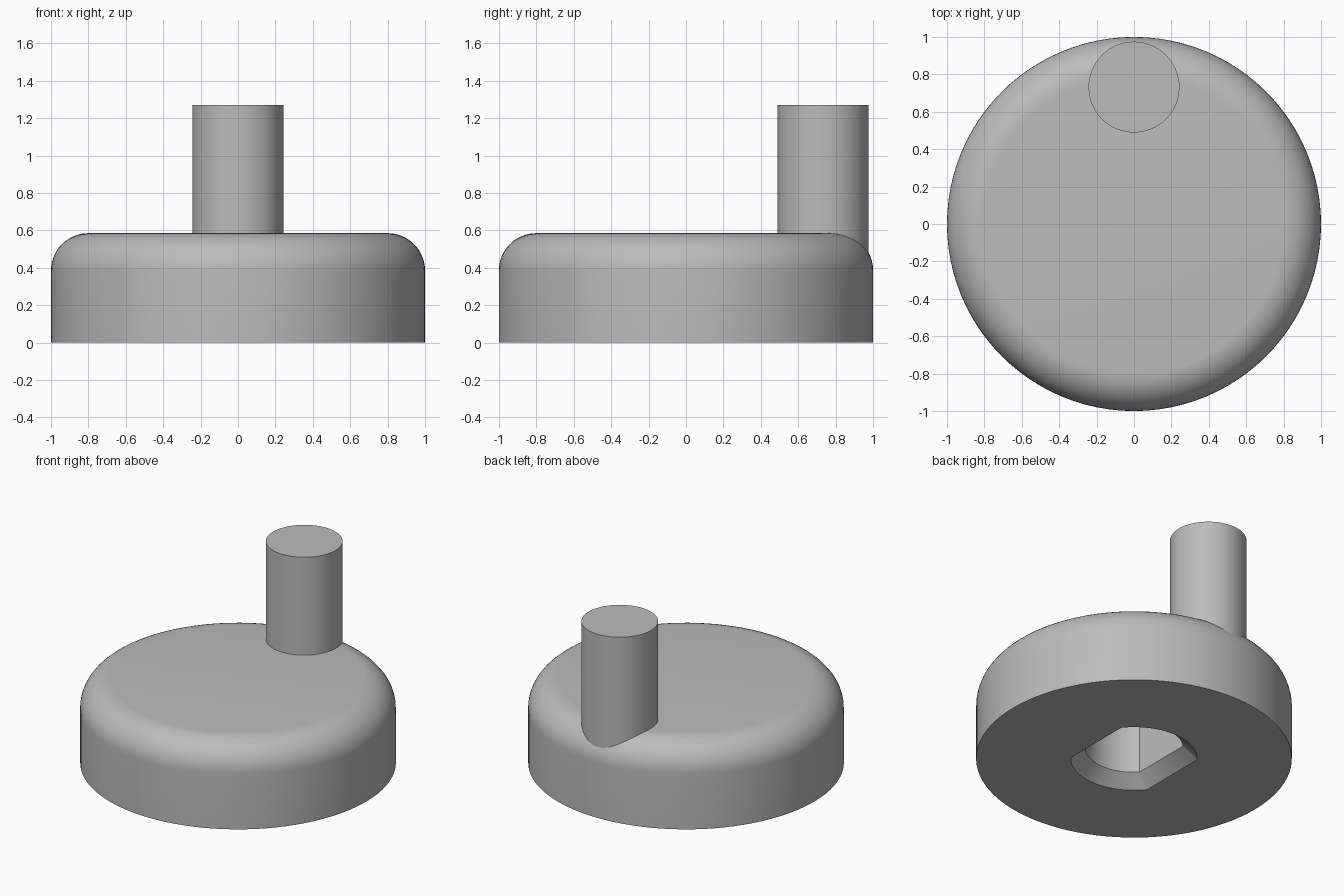
import bpy, bmesh, math

if "Cube" in bpy.data.objects:
    bpy.data.objects.remove(bpy.data.objects["Cube"])

grey = bpy.data.materials.new("plain grey")
grey.use_nodes = True
COLOUR = (0.5, 0.5, 0.5, 1)
grey.diffuse_color = COLOUR
grey.node_tree.nodes["Principled BSDF"].inputs["Base Color"].default_value = COLOUR


def add_object(name, bm):
    bmesh.ops.recalc_face_normals(bm, faces=bm.faces)
    mesh = bpy.data.meshes.new(name)
    bm.to_mesh(mesh)
    bm.free()
    mesh.materials.append(grey)
    obj = bpy.data.objects.new(name, mesh)
    bpy.context.collection.objects.link(obj)
    return obj


def loft(name, rings):
    """Skin a stack of equal-length rings and cap both ends."""
    bm = bmesh.new()
    loops = [[bm.verts.new(p) for p in ring] for ring in rings]
    for low, high in zip(loops, loops[1:]):
        for i in range(len(low)):
            j = (i + 1) % len(low)
            bm.faces.new((low[i], low[j], high[j], high[i]))
    bm.faces.new(loops[0][::-1])
    bm.faces.new(loops[-1])
    return add_object(name, bm)


def circle(r, z, y=0, n=96):
    return [(r * math.cos(math.tau * i / n), y + r * math.sin(math.tau * i / n), z)
            for i in range(n)]


def double_flat(r, flat, z, n=32):
    """Circle cut by two flats at x = +flat and x = -flat."""
    start = math.acos(flat / r)
    half = [start + (math.pi - 2 * start) * i / n for i in range(n + 1)]
    angles = half + [a + math.pi for a in half]
    return [(r * math.cos(a), r * math.sin(a), z) for a in angles]


# Round base with a rolled upper edge
HEIGHT, FILLET = 0.585, 0.2
rings = [circle(1, 0)]
for k in range(13):
    a = math.pi / 2 * k / 12
    rings.append(circle(1 - FILLET + FILLET * math.cos(a),
                        HEIGHT - FILLET + FILLET * math.sin(a)))
base = loft("base", rings)

# Chamfered socket with two flats, cut into the underside
R, FLAT, CHAMFER = 0.31, 0.225, 0.09
socket = loft("socket_cutter", [
    double_flat(R + 2 * CHAMFER, FLAT + 2 * CHAMFER, -0.08),
    double_flat(R + CHAMFER, FLAT + CHAMFER, 0),
    double_flat(R, FLAT, 0.08),
    double_flat(R, FLAT, 0.47),
])
socket.hide_render = True
socket.hide_viewport = True
cut = base.modifiers.new("socket", "BOOLEAN")
cut.operation = "DIFFERENCE"
cut.solver = "EXACT"
cut.object = socket

# Upright handle near the back edge
peg = loft("handle_peg", [circle(0.243, 0.3, 0.732, 64), circle(0.243, 1.27, 0.732, 64)])

# Apply the cut so that the socket keeps crisp edges
bpy.context.view_layer.objects.active = base
bpy.ops.object.select_all(action="DESELECT")
base.select_set(True)
bpy.ops.object.modifier_apply(modifier=cut.name)
bpy.data.objects.remove(socket)

peg.select_set(True)
bpy.ops.object.shade_smooth_by_angle(angle=math.radians(30))
